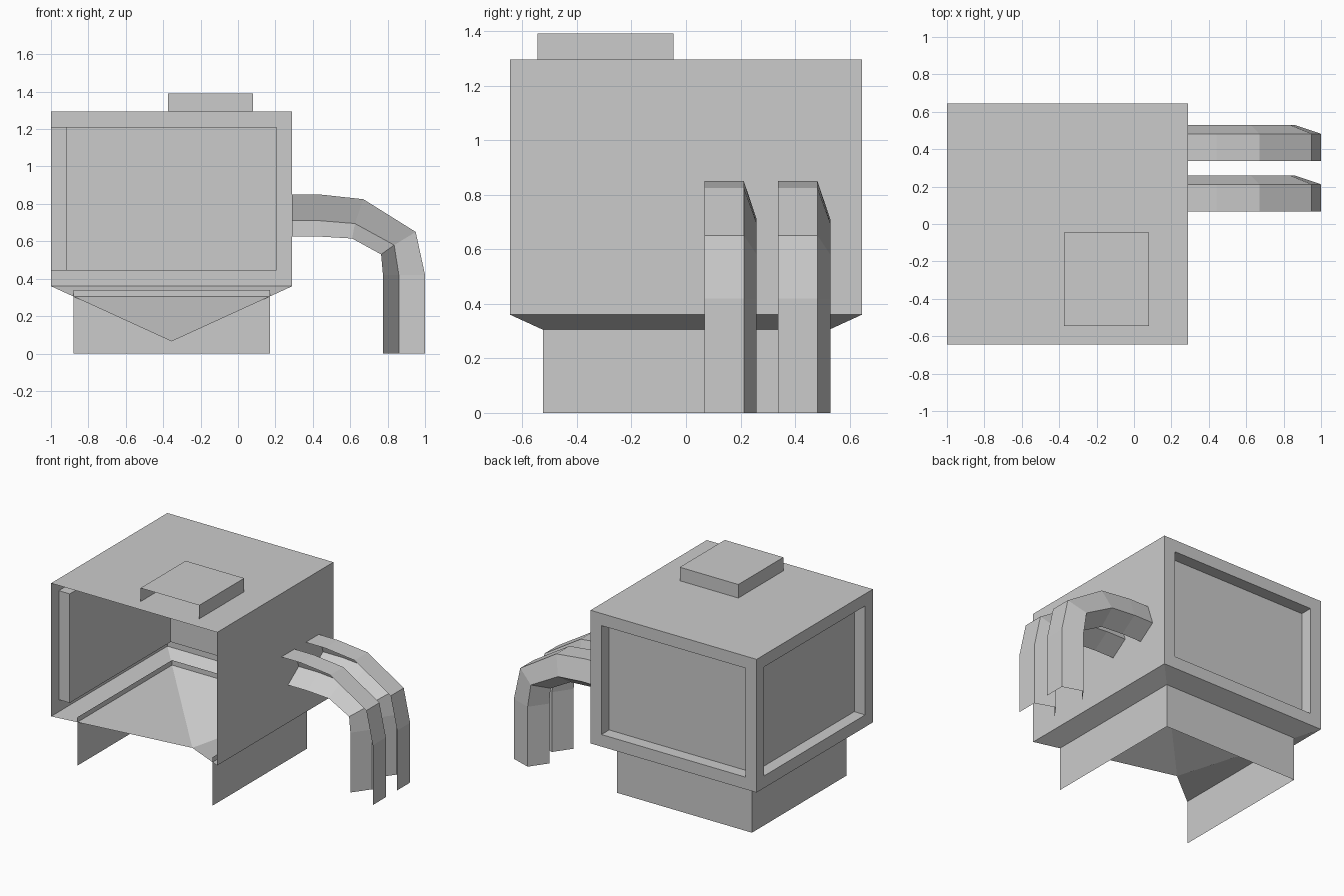
import bpy, bmesh
from mathutils import Vector

if "Cube" in bpy.data.objects:
    bpy.data.objects.remove(bpy.data.objects["Cube"])


def finish(name, bm):
    mesh = bpy.data.meshes.new(name)
    bm.to_mesh(mesh)
    bm.free()
    obj = bpy.data.objects.new(name, mesh)
    bpy.context.collection.objects.link(obj)
    return obj


def facing(bm, direction):
    bm.normal_update()
    return [f for f in bm.faces if f.normal.dot(Vector(direction)) > 0.9]


def open_box(name, lo, hi, drop, recessed=(), frame=0.085):
    """Box without the sides in drop; sides in recessed get a sunken panel."""
    lo, hi = Vector(lo), Vector(hi)
    bm = bmesh.new()
    bmesh.ops.create_cube(bm, size=1)
    for v in bm.verts:
        v.co = Vector(((lo + hi)[i] / 2 + v.co[i] * (hi - lo)[i] for i in range(3)))
    panels = [facing(bm, d)[0] for d in recessed]
    gone = [f for d in drop for f in facing(bm, d)]
    for f in panels:
        bmesh.ops.inset_individual(bm, faces=[f], thickness=frame, use_even_offset=True)
        n = f.normal.copy()
        ext = bmesh.ops.extrude_discrete_faces(bm, faces=[f])["faces"]
        bmesh.ops.translate(bm, verts=ext[0].verts[:], vec=-n * frame)
    bmesh.ops.delete(bm, geom=gone, context='FACES')
    return finish(name, bm)


FRONT, BACK, LEFT = (0, -1, 0), (0, 1, 0), (-1, 0, 0)
DOWN, UP = (0, 0, -1), (0, 0, 1)

# Main housing, open at the front and below, with panels sunk in back and left
open_box("housing", (-1, -0.645, 0.36), (0.29, 0.645, 1.295), (FRONT, DOWN), (BACK, LEFT))

# Base walls and roof cap, open at the front
open_box("base", (-0.88, -0.525, 0), (0.17, 0.525, 0.34), (FRONT, DOWN, UP))
open_box("roof_cap", (-0.375, -0.545, 1.295), (0.08, -0.045, 1.39), (FRONT, DOWN))

# Inverted pyramid under the housing, front side open
bm = bmesh.new()
rim = [bm.verts.new((x, y, 0.36)) for x, y in
       ((-1, -0.645), (-1, 0.645), (0.29, 0.645), (0.29, -0.645))]
apex = bm.verts.new((-0.355, 0, 0.065))
for a, b in zip(rim, rim[1:]):
    bm.faces.new((a, b, apex))
finish("hopper", bm)

# Bent pipes: three sides of a pentagon, as outer / middle / inner (x, z) lines
OUTER = [(0.29, 0.85), (0.44, 0.85), (0.67, 0.825), (0.95, 0.65), (1.0, 0.42), (1.0, 0)]
MIDDLE = [(0.29, 0.71), (0.44, 0.71), (0.625, 0.695), (0.835, 0.58), (0.86, 0.42), (0.86, 0)]
INNER = [(0.29, 0.625), (0.44, 0.625), (0.61, 0.615), (0.765, 0.53), (0.775, 0.42), (0.775, 0)]


def pipe(name, y0):
    bm = bmesh.new()
    lines = [[bm.verts.new((x, y0 + dy, z)) for x, z in pts] for pts, dy in
             ((OUTER, 0), (OUTER, 0.145), (MIDDLE, 0.192), (INNER, 0.073))]
    for p, q in zip(lines, lines[1:]):
        for i in range(len(p) - 1):
            bm.faces.new((p[i], p[i + 1], q[i + 1], q[i]))
    return finish(name, bm)


pipe("pipe_front", 0.067)
pipe("pipe_back", 0.337)
